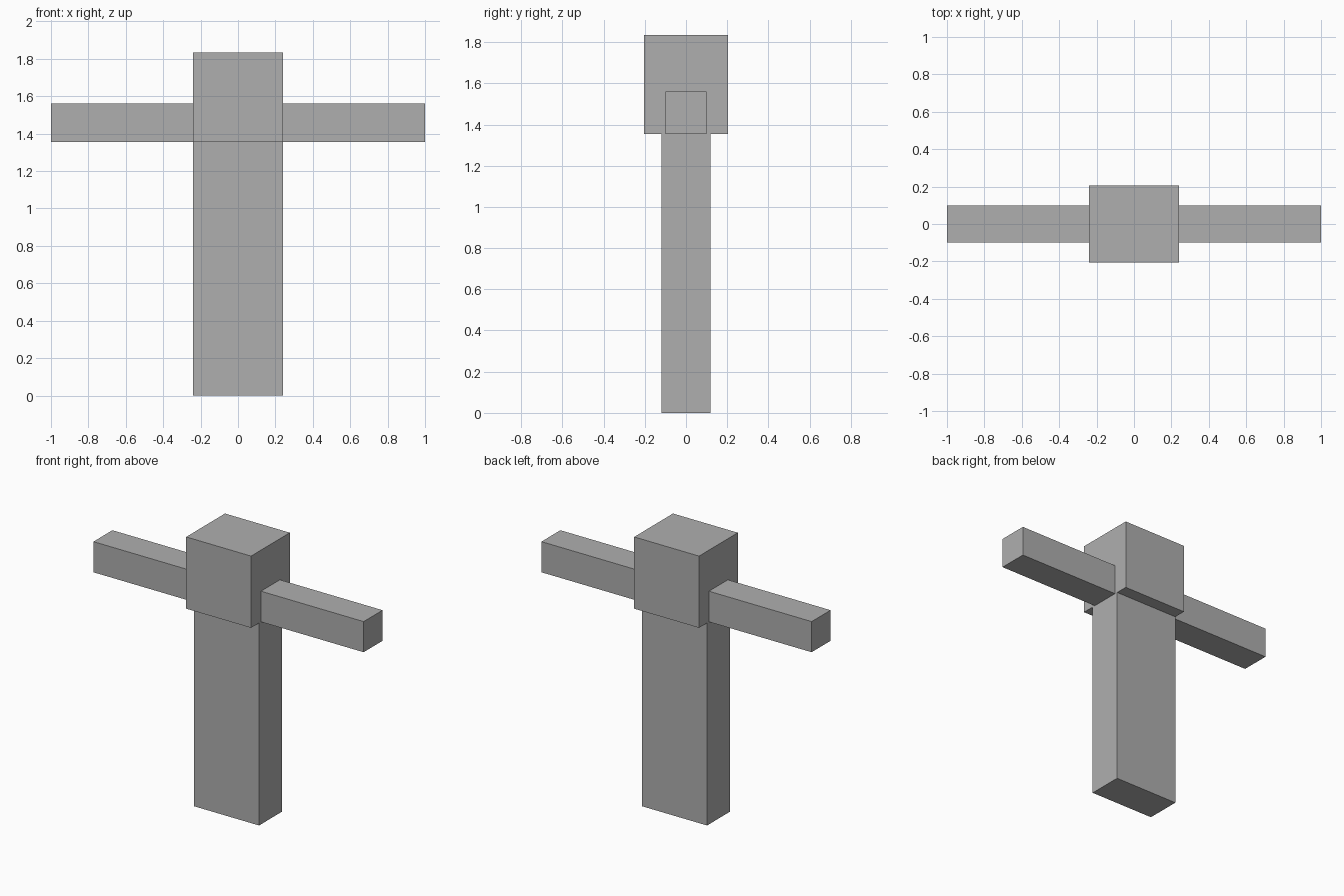
import bpy

cube = bpy.data.objects.get("Cube")
if cube:
    bpy.data.objects.remove(cube, do_unlink=True)

# Single plain grey finish
grey = bpy.data.materials.new("plain_grey")
grey.use_nodes = True
colour = (0.43, 0.43, 0.43, 1.0)
grey.diffuse_color = colour
grey.node_tree.nodes["Principled BSDF"].inputs["Base Color"].default_value = colour


def box(name, x, y, z):
    """Box spanning the given (low, high) range on each axis."""
    spans = (x, y, z)
    bpy.ops.mesh.primitive_cube_add(size=1)
    obj = bpy.context.object
    obj.name = name
    obj.location = [(lo + hi) / 2 for lo, hi in spans]
    obj.scale = [hi - lo for lo, hi in spans]
    bpy.ops.object.transform_apply(location=True, rotation=False, scale=True)
    obj.data.materials.append(grey)
    return obj


HALF_WIDTH = 0.24
SHOULDER = 1.355

# Upright body and the deeper head block on top of it
box("body", (-HALF_WIDTH, HALF_WIDTH), (-0.12, 0.12), (0, SHOULDER))
box("head", (-HALF_WIDTH, HALF_WIDTH), (-0.205, 0.205), (SHOULDER, 1.835))

# Outstretched arms, flush with the underside of the head
for name, side in (("left_arm", 1), ("right_arm", -1)):
    span = sorted((side * HALF_WIDTH, side * 1.0))
    box(name, span, (-0.10, 0.10), (SHOULDER, 1.56))
